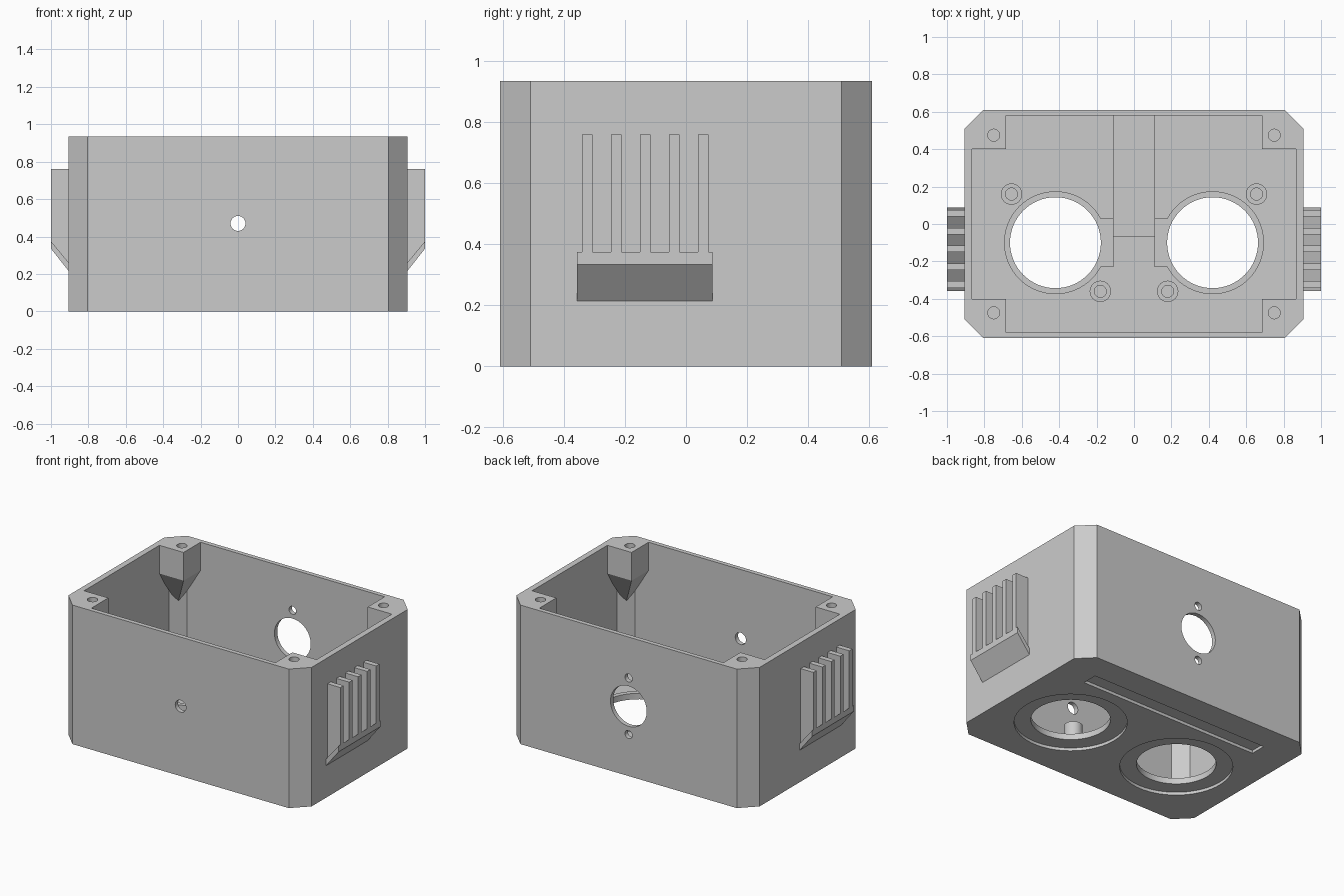
import bpy, bmesh, math

cube = bpy.data.objects.get("Cube")
if cube:
    bpy.data.objects.remove(cube, do_unlink=True)

# One plain grey for the whole casing
grey = bpy.data.materials.new("casing_grey")
grey.use_nodes = True
colour = (0.6, 0.6, 0.6, 1)
grey.diffuse_color = colour
grey.node_tree.nodes["Principled BSDF"].inputs["Base Color"].default_value = colour


def finish(name, bm):
    bmesh.ops.recalc_face_normals(bm, faces=bm.faces)
    mesh = bpy.data.meshes.new(name)
    bm.to_mesh(mesh)
    bm.free()
    mesh.materials.append(grey)
    obj = bpy.data.objects.new(name, mesh)
    bpy.context.collection.objects.link(obj)
    return obj


def prism(name, outline, low, high, along="z"):
    """Extrude a 2D outline along z (outline is x, y) or along y (outline is x, z)."""
    bm = bmesh.new()
    place = (lambda a, b, h: (a, b, h)) if along == "z" else (lambda a, b, h: (a, h, b))
    bottom = [bm.verts.new(place(a, b, low)) for a, b in outline]
    top = [bm.verts.new(place(a, b, high)) for a, b in outline]
    bm.faces.new(bottom)
    bm.faces.new(top)
    n = len(outline)
    for i in range(n):
        j = (i + 1) % n
        bm.faces.new((bottom[i], bottom[j], top[j], top[i]))
    return finish(name, bm)


def hull(name, points):
    bm = bmesh.new()
    for p in points:
        bm.verts.new(p)
    bmesh.ops.convex_hull(bm, input=bm.verts)
    return finish(name, bm)


def circle(cx, cy, r, n=64):
    return [(cx + r * math.cos(math.tau * i / n), cy + r * math.sin(math.tau * i / n))
            for i in range(n)]


def rect(x0, x1, y0, y1):
    return [(x0, y0), (x1, y0), (x1, y1), (x0, y1)]


def chamfered(w, d, c):
    return [(w, c - d), (w, d - c), (w - c, d), (c - w, d),
            (-w, d - c), (-w, c - d), (c - w, -d), (w - c, -d)]


def combine(target, tool, operation="DIFFERENCE"):
    """Boolean the tool into the target and discard the tool."""
    mod = target.modifiers.new("shape", "BOOLEAN")
    mod.operation = operation
    mod.solver = "EXACT"
    mod.object = tool
    bpy.context.view_layer.objects.active = target
    bpy.ops.object.modifier_apply(modifier=mod.name)
    bpy.data.objects.remove(tool, do_unlink=True)


H = 0.935
FLOOR = 0.04
EYE_X, EYE_Y, EYE_R = 0.42, -0.1, 0.243
parts = []

# Open box with chamfered corners
box = prism("enclosure", chamfered(0.905, 0.61, 0.1), 0, H)
combine(box, prism("cavity", chamfered(0.865, 0.58, 0.08), FLOOR, H + 0.1))
parts.append(box)

# Corner screw posts tapering down into the walls
post = [(0.685, 0.4), (0.88, 0.4), (0.88, 0.52), (0.79, 0.6), (0.685, 0.6)]
for sx in (-1, 1):
    for sy in (-1, 1):
        points = [(sx * x, sy * y, z) for x, y in post for z in (0.745, H)]
        points.append((sx * 0.84, sy * 0.56, 0.49))
        combine(box, hull("post", points), "UNION")
        combine(box, prism("screw_hole", circle(sx * 0.75, sy * 0.475, 0.032, 32), 0.78, H + 0.1))

# Round floor openings with shallow recesses underneath
for sx in (-1, 1):
    combine(box, prism("opening", circle(sx * EYE_X, EYE_Y, EYE_R), -0.1, 0.1))
    combine(box, prism("recess", circle(sx * EYE_X, EYE_Y, 0.345), -0.1, 0.02))
combine(box, prism("slot", rect(-0.67, 0.67, 0.325, 0.43), -0.1, 0.02))

# Front hole, back socket hole and its two screw holes
combine(box, prism("front_hole", circle(0, 0.47, 0.04, 32), -0.7, -0.5, "y"))
combine(box, prism("socket_hole", circle(0, 0.47, 0.135), 0.5, 0.7, "y"))
for dz in (-0.19, 0.19):
    combine(box, prism("socket_screw", circle(0, 0.47 + dz, 0.027, 32), 0.5, 0.7, "y"))

# Raised lips around the openings, each with a flat pad towards the middle
for sx, side in ((-1, "right"), (1, "left")):
    cx = sx * EYE_X
    lip = prism(side + "_lip", circle(cx, EYE_Y, 0.275), 0.03, 0.06)
    pad = prism("pad", rect(*sorted((sx * 0.11, sx * 0.25)), -0.23, 0.03), 0.03, 0.06)
    combine(lip, pad, "UNION")
    combine(lip, prism("bore", circle(cx, EYE_Y, EYE_R), -0.1, 0.2))
    parts.append(lip)

    # Screw bosses
    for label, x, y in (("outer", 0.655, 0.16), ("inner", 0.18, -0.36)):
        boss = prism(side + "_" + label + "_boss", circle(sx * x, y, 0.057, 32), 0.03, 0.18)
        combine(boss, prism("bore", circle(sx * x, y, 0.032, 32), 0.06, 0.3))
        parts.append(boss)

# Raised strip on the floor
parts.append(prism("floor_strip", rect(-0.11, 0.11, -0.07, 0.59), 0.03, 0.05))

# Side grilles: a sloping sill with five upright fins
sill = [(0.9, 0.209), (1, 0.335), (1, 0.375), (0.9, 0.254)]
fin = [(0.9, 0.254), (1, 0.375), (1, 0.76), (0.9, 0.76)]
for sx, side in ((-1, "right"), (1, "left")):
    parts.append(prism(side + "_grille_sill", [(sx * x, z) for x, z in sill], -0.358, 0.087, "y"))
    for i in range(5):
        y = -0.341 + i * 0.095
        parts.append(prism(side + "_grille_fin", [(sx * x, z) for x, z in fin], y, y + 0.035, "y"))

# Smooth the round walls, keep the edges sharp
bpy.ops.object.select_all(action="DESELECT")
for part in parts:
    part.select_set(True)
bpy.context.view_layer.objects.active = box
bpy.ops.object.shade_smooth_by_angle(angle=math.radians(25))
